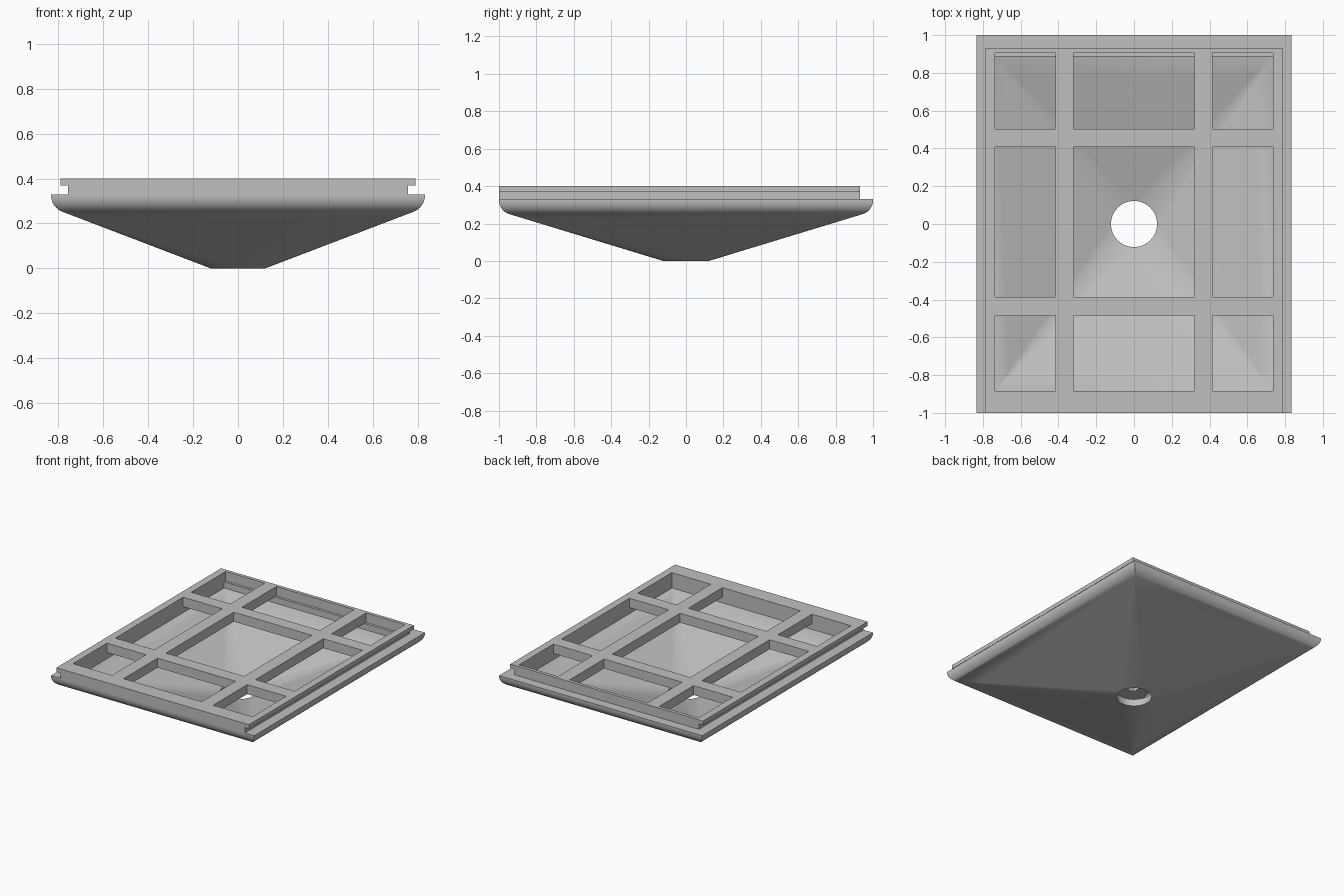
import bpy, bmesh, math

cube = bpy.data.objects.get("Cube")
if cube:
    bpy.data.objects.remove(cube)

GREY = (0.53, 0.53, 0.53, 1)
grey = bpy.data.materials.new("plain grey")
grey.use_nodes = True
grey.diffuse_color = GREY
grey.node_tree.nodes["Principled BSDF"].inputs["Base Color"].default_value = GREY

HALF_X, HALF_Y = 0.833, 1.0      # outer rim
CAV_X, CAV_Y = 0.735, 0.887      # cavity inside the rim
HOLE = 0.122
RIM_Z, NECK_Z, TOP_Z = 0.33, 0.37, 0.4
STEPS = 12                       # segments per quarter circle


def finish(bm, name, smooth):
    bmesh.ops.remove_doubles(bm, verts=bm.verts, dist=0.0002)
    bmesh.ops.recalc_face_normals(bm, faces=bm.faces)
    mesh = bpy.data.meshes.new(name)
    bm.to_mesh(mesh)
    bm.free()
    mesh.materials.append(grey)
    obj = bpy.data.objects.new(name, mesh)
    bpy.context.collection.objects.link(obj)
    if smooth:
        bpy.ops.object.select_all(action="DESELECT")
        obj.select_set(True)
        bpy.context.view_layer.objects.active = obj
        bpy.ops.object.shade_smooth_by_angle(angle=math.radians(35))
    return obj


def section(hx, hy, z, radius=None):
    """Rectangle or circle, with matching points so they can be lofted."""
    points = []
    for quarter in range(4):
        mid = math.radians(45 + 90 * quarter)
        sx, sy = math.copysign(1, math.cos(mid)), math.copysign(1, math.sin(mid))
        for i in range(STEPS + 1):
            a = math.radians(90) * (quarter + i / STEPS)
            if radius:
                points.append((radius * math.cos(a), radius * math.sin(a), z))
            else:
                points.append((sx * hx, sy * hy, z))
    return points


def blend(a, b, count):
    """Sections between two sections, ends left out."""
    return [[tuple(p + (q - p) * k / count for p, q in zip(u, v))
             for u, v in zip(a, b)] for k in range(1, count)]


# Funnel shell: cavity wall, inner slope, outlet, outer slope, rounded rim
cavity_top = section(CAV_X, CAV_Y, RIM_Z)
cavity_low = section(CAV_X, CAV_Y, 0.285)
outlet_top = section(0, 0, 0.052, HOLE)
outlet_low = section(0, 0, 0, HOLE)
rim = []
RADIUS = 0.078
for i in range(9):
    a = math.radians(-72 + 72 * i / 8)
    inset = RADIUS * (1 - math.cos(a))
    rim.append(section(HALF_X - inset, HALF_Y - inset, 0.325 + RADIUS * math.sin(a)))
rim.append(section(HALF_X, HALF_Y, RIM_Z))

rings = [cavity_top, cavity_low, *blend(cavity_low, outlet_top, 8), outlet_top,
         outlet_low, *blend(outlet_low, rim[0], 8), *rim]
bm = bmesh.new()
loops = [[bm.verts.new(p) for p in ring] for ring in rings]
for n, low in enumerate(loops):
    high = loops[(n + 1) % len(loops)]
    for i in range(len(low)):
        j = (i + 1) % len(low)
        bm.faces.new((low[i], low[j], high[j], high[i]))
finish(bm, "funnel_shell", True)

# Top grating: nine openings, with a side groove under the lip
xs = [-0.79, -0.757, -0.735, -0.415, -0.32, 0.32, 0.415, 0.735, 0.757, 0.79]
ys = [-1, -0.883, -0.485, -0.387, 0.407, 0.503, 0.905, 0.93]
zs = [RIM_Z, NECK_Z, TOP_Z]


def solid(i, j, k):
    if not (0 <= i < len(xs) - 1 and 0 <= j < len(ys) - 1 and 0 <= k < 2):
        return False
    if k == 0 and i in (0, len(xs) - 2):
        return False
    return not (i in (2, 4, 6) and j in (1, 3, 5))


bm = bmesh.new()
for i in range(len(xs) - 1):
    for j in range(len(ys) - 1):
        for k in range(2):
            if not solid(i, j, k):
                continue
            for axis in range(3):
                for side in (0, 1):
                    near = [i, j, k]
                    near[axis] += 2 * side - 1
                    if solid(*near):
                        continue
                    corners = []
                    for u, v in ((0, 0), (1, 0), (1, 1), (0, 1)):
                        c = [u, v]
                        c.insert(axis, side)
                        corners.append(bm.verts.new(
                            (xs[i + c[0]], ys[j + c[1]], zs[k + c[2]])))
                    bm.faces.new(corners)
finish(bm, "top_grating", False)
